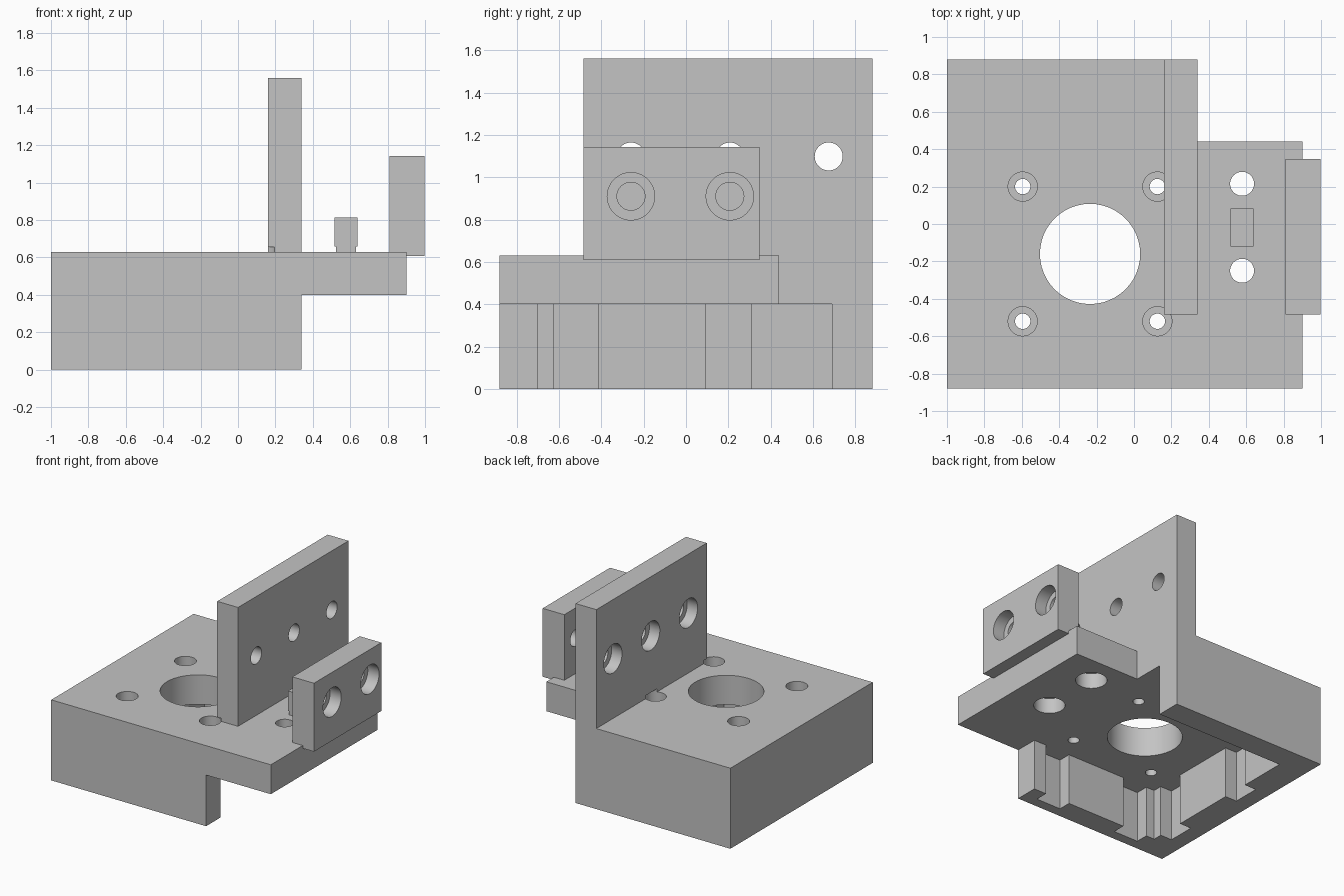
import bpy, bmesh, math
from mathutils import Matrix, Vector

cube = bpy.data.objects.get("Cube")
if cube:
    bpy.data.objects.remove(cube, do_unlink=True)

grey = bpy.data.materials.new("plain grey")
grey.use_nodes = True
COLOUR = (0.55, 0.55, 0.55, 1)
grey.diffuse_color = COLOUR
grey.node_tree.nodes["Principled BSDF"].inputs["Base Color"].default_value = COLOUR


def finish(name, bm):
    bmesh.ops.recalc_face_normals(bm, faces=bm.faces[:])
    mesh = bpy.data.meshes.new(name)
    bm.to_mesh(mesh)
    bm.free()
    mesh.materials.append(grey)
    obj = bpy.data.objects.new(name, mesh)
    bpy.context.scene.collection.objects.link(obj)
    return obj


def prism(name, profile, y0, y1):
    """Extrude an xz outline along y."""
    bm = bmesh.new()
    face = bm.faces.new([bm.verts.new((x, y0, z)) for x, z in profile])
    ext = bmesh.ops.extrude_face_region(bm, geom=[face])["geom"]
    for v in ext:
        if isinstance(v, bmesh.types.BMVert):
            v.co.y = y1
    return finish(name, bm)


def box(name, x0, x1, y0, y1, z0, z1):
    return prism(name, [(x0, z0), (x1, z0), (x1, z1), (x0, z1)], y0, y1)


def rod(start, end, radius):
    """Round cutter between two points."""
    a, b = Vector(start), Vector(end)
    turn = (b - a).to_track_quat('Z', 'Y').to_matrix().to_4x4()
    bm = bmesh.new()
    bmesh.ops.create_cone(bm, cap_ends=True, segments=48, radius1=radius, radius2=radius,
                          depth=(b - a).length, matrix=Matrix.Translation((a + b) / 2) @ turn)
    return finish("cutter", bm)


def cut(obj, cutter):
    cutter.hide_render = True
    mod = obj.modifiers.new("cut", 'BOOLEAN')
    mod.operation, mod.solver, mod.object = 'DIFFERENCE', 'EXACT', cutter
    bpy.context.view_layer.objects.active = obj
    bpy.ops.object.modifier_apply(modifier=mod.name)
    bpy.data.objects.remove(cutter, do_unlink=True)


TOP, DECK = 0.63, 0.40
CX, CY = -0.235, -0.16          # motor axis
SCREW = 0.36                    # screw offset from the axis

# Base: thick housing with a thinner deck reaching to the left
base = prism("motor_base", [(-1, 0), (0.34, 0), (0.34, DECK), (0.9, DECK),
                            (0.9, TOP), (-1, TOP)], -0.88, 0.88)
cut(base, box("cutter", 0.34, 1.2, 0.44, 1.2, 0.2, 0.9))

# Motor pocket, open below and at one side, with screw clearance notches
cut(base, box("cutter", -0.775, 0.6, -0.70, 0.69, -0.2, DECK))
for s in (-1, 1):
    x, y = CX + s * SCREW, CY + s * SCREW
    cut(base, box("cutter", x - 0.107, x + 0.107, -0.80, -0.6, -0.2, DECK))
    cut(base, box("cutter", -0.875, -0.7, y - 0.107, y + 0.107, -0.2, DECK))

# Motor boss opening and four counterbored screw holes
cut(base, rod((CX, CY, 0.2), (CX, CY, 0.9), 0.268))
for sx in (-1, 1):
    for sy in (-1, 1):
        x, y = CX + sx * SCREW, CY + sy * SCREW
        cut(base, rod((x, y, 0.2), (x, y, 0.9), 0.041))
        cut(base, rod((x, y, 0.50), (x, y, 0.9), 0.078))

# Deck holes, counterbored from underneath
for y in (0.215, -0.25):
    cut(base, rod((0.578, y, 0.2), (0.578, y, 0.9), 0.064))
    cut(base, rod((0.578, y, 0.2), (0.578, y, 0.52), 0.112))

# Tall mounting plate with three counterbored holes
plate = box("mounting_plate", 0.16, 0.34, -0.485, 0.88, TOP, 1.56)
for y in (-0.26, 0.207, 0.674):
    cut(plate, rod((0, y, 1.098), (0.5, y, 1.098), 0.066))
    cut(plate, rod((0, y, 1.098), (0.25, y, 1.098), 0.112))
for s in (-1, 1):
    x, y = CX + SCREW, CY + s * SCREW
    cut(plate, rod((x, y, 0.5), (x, y, 0.655), 0.078))

# Short clamp plate at the left end
clamp = box("clamp_plate", 0.81, 0.997, -0.485, 0.347, 0.608, 1.143)
for y in (-0.26, 0.207):
    cut(clamp, rod((0.6, y, 0.91), (1.2, y, 0.91), 0.066))
    cut(clamp, rod((0.90, y, 0.91), (1.2, y, 0.91), 0.112))

# Small stop post with a narrower neck
post = prism("stop_post", [(0.525, TOP), (0.63, TOP), (0.63, 0.66), (0.64, 0.66),
                           (0.64, 0.815), (0.517, 0.815), (0.517, 0.66), (0.525, 0.66)],
             -0.12, 0.083)

# Round holes smooth, edges crisp
bpy.ops.object.select_all(action='DESELECT')
for obj in (base, plate, clamp, post):
    obj.select_set(True)
bpy.context.view_layer.objects.active = base
bpy.ops.object.shade_smooth_by_angle(angle=math.radians(30))
